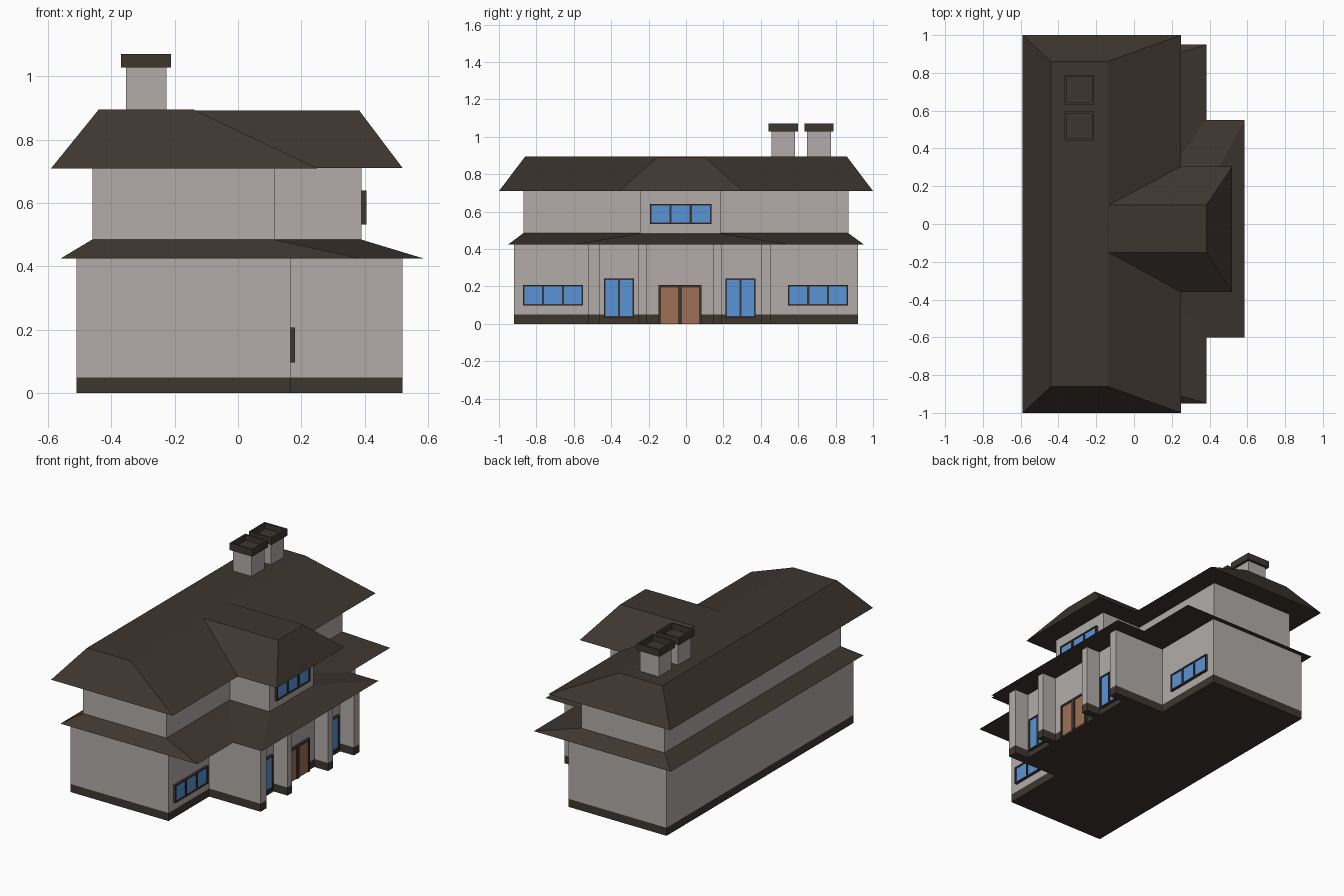
import bpy
import bmesh

if "Cube" in bpy.data.objects:
    bpy.data.objects.remove(bpy.data.objects["Cube"])


def material(name, rgb):
    m = bpy.data.materials.new(name)
    m.diffuse_color = (*rgb, 1.0)
    m.use_nodes = True
    m.node_tree.nodes["Principled BSDF"].inputs["Base Color"].default_value = m.diffuse_color
    return m


WALL = material("warm_grey_wall", (0.445, 0.413, 0.397))
DARK = material("dark_brown", (0.048, 0.037, 0.030))
GLASS = material("blue_glass", (0.102, 0.296, 0.672))
WOOD = material("door_wood", (0.342, 0.162, 0.089))


def finish(name, bm, mat):
    bmesh.ops.recalc_face_normals(bm, faces=bm.faces)
    me = bpy.data.meshes.new(name)
    bm.to_mesh(me)
    bm.free()
    me.materials.append(mat)
    ob = bpy.data.objects.new(name, me)
    bpy.context.collection.objects.link(ob)
    return ob


def prism(name, outline, z0, z1, mat):
    """Vertical extrusion of a footprint."""
    bm = bmesh.new()
    face = bm.faces.new([bm.verts.new((x, y, z0)) for x, y in outline])
    ext = bmesh.ops.extrude_face_region(bm, geom=[face], use_keep_orig=True)
    for v in ext["geom"]:
        if isinstance(v, bmesh.types.BMVert):
            v.co.z = z1
    return finish(name, bm, mat)


def rect(x0, x1, y0, y1):
    return [(x0, y0), (x1, y0), (x1, y1), (x0, y1)]


def box(name, x0, x1, y0, y1, z0, z1, mat):
    return prism(name, rect(x0, x1, y0, y1), z0, z1, mat)


def hip_roof(name, eave, top, z0, z1):
    """Sloped roof between two rectangles (x0, x1, y0, y1)."""
    bm = bmesh.new()
    low = [bm.verts.new((x, y, z0)) for x, y in rect(*eave)]
    high = [bm.verts.new((x, y, z1)) for x, y in rect(*top)]
    bm.faces.new(low)
    bm.faces.new(high)
    for i in range(4):
        j = (i + 1) % 4
        bm.faces.new((low[i], low[j], high[j], high[i]))
    return finish(name, bm, DARK)


def framed_panels(name, x, y0, y1, z0, z1, count, mat, edge=0.008, bar=0.012, sill=True):
    """Framed row of panels on a wall facing +x."""
    front = x + 0.015
    z_low = z0 + edge if sill else z0
    width = (y1 - y0 - 2 * edge - (count - 1) * bar) / count
    box(name + "_frame_top", x - 0.01, front, y0, y1, z1 - edge, z1, DARK)
    if sill:
        box(name + "_frame_sill", x - 0.01, front, y0, y1, z0, z_low, DARK)
    box(name + "_frame_side", x - 0.01, front, y0, y0 + edge, z_low, z1 - edge, DARK)
    y = y0 + edge
    for i in range(count):
        box(f"{name}_panel_{i + 1}", x - 0.01, x + 0.009, y, y + width, z_low, z1 - edge, mat)
        y += width
        w = bar if i < count - 1 else edge
        box(f"{name}_frame_bar_{i + 1}", x - 0.01, front, y, y + w, z_low, z1 - edge, DARK)
        y += w


# Ground floor footprint: long body plus an entrance wing with four piers
FRONT, WING, RECESS = 0.165, 0.52, 0.425
piers = [(-0.52, -0.46), (-0.255, -0.21), (0.145, 0.192), (0.40, 0.455)]
outline = [(-0.51, -0.92), (FRONT, -0.92), (FRONT, piers[0][0])]
for i, (a, b) in enumerate(piers):
    if i > 0:
        outline.append((RECESS, a))
    outline += [(WING, a), (WING, b)]
    if i < 3:
        outline.append((RECESS, b))
outline += [(FRONT, piers[-1][1]), (FRONT, 0.92), (-0.51, 0.92)]
prism("base_trim", outline, 0.0, 0.05, DARK)
prism("ground_floor_walls", outline, 0.05, 0.43, WALL)

# Skirt roof over the ground floor
hip_roof("skirt_roof", (-0.56, 0.385, -0.95, 0.95), (-0.46, 0.115, -0.87, 0.868), 0.425, 0.485)
hip_roof("wing_skirt_roof", (0.0, 0.585, -0.60, 0.55), (0.0, 0.39, -0.245, 0.185), 0.4255, 0.4845)

# Upper floor and its front bay
box("upper_floor_walls", -0.46, 0.115, -0.87, 0.868, 0.47, 0.715, WALL)
box("upper_bay_walls", 0.10, 0.39, -0.245, 0.185, 0.47, 0.715, WALL)

# Flat-topped upper roofs
hip_roof("main_roof", (-0.59, 0.25, -1.0, 1.0), (-0.44, -0.14, -0.86, 0.86), 0.71, 0.895)
hip_roof("bay_roof", (-0.25, 0.52, -0.36, 0.305), (-0.25, 0.383, -0.15, 0.10), 0.7105, 0.892)

# Chimneys with hollow caps
for i, yc in enumerate((0.52, 0.711)):
    n = f"chimney_{i + 1}"
    box(n + "_shaft", -0.354, -0.226, yc - 0.063, yc + 0.063, 0.88, 1.03, WALL)
    bm = bmesh.new()
    bmesh.ops.create_cube(bm, size=1.0)
    for v in bm.verts:
        v.co.x = -0.29 + v.co.x * 0.158
        v.co.y = yc + v.co.y * 0.156
        v.co.z = 1.049 + v.co.z * 0.042
    top = max(bm.faces, key=lambda f: f.calc_center_median().z)
    bmesh.ops.inset_region(bm, faces=[top], thickness=0.017)
    ext = bmesh.ops.extrude_discrete_faces(bm, faces=[top])
    for v in ext["faces"][0].verts:
        v.co.z = 1.036
    finish(n + "_cap", bm, DARK)

# Windows and double door
framed_panels("left_window", FRONT, -0.872, -0.55, 0.097, 0.207, 3, GLASS)
framed_panels("right_window", FRONT, 0.545, 0.867, 0.097, 0.207, 3, GLASS)
framed_panels("upper_window", 0.39, -0.193, 0.135, 0.533, 0.64, 3, GLASS)
framed_panels("left_tall_window", RECESS, -0.438, -0.278, 0.033, 0.242, 2, GLASS)
framed_panels("right_tall_window", RECESS, 0.212, 0.372, 0.033, 0.242, 2, GLASS)
framed_panels("front_door", RECESS, -0.147, 0.082, 0.0, 0.207, 2, WOOD, 0.012, 0.022, False)
